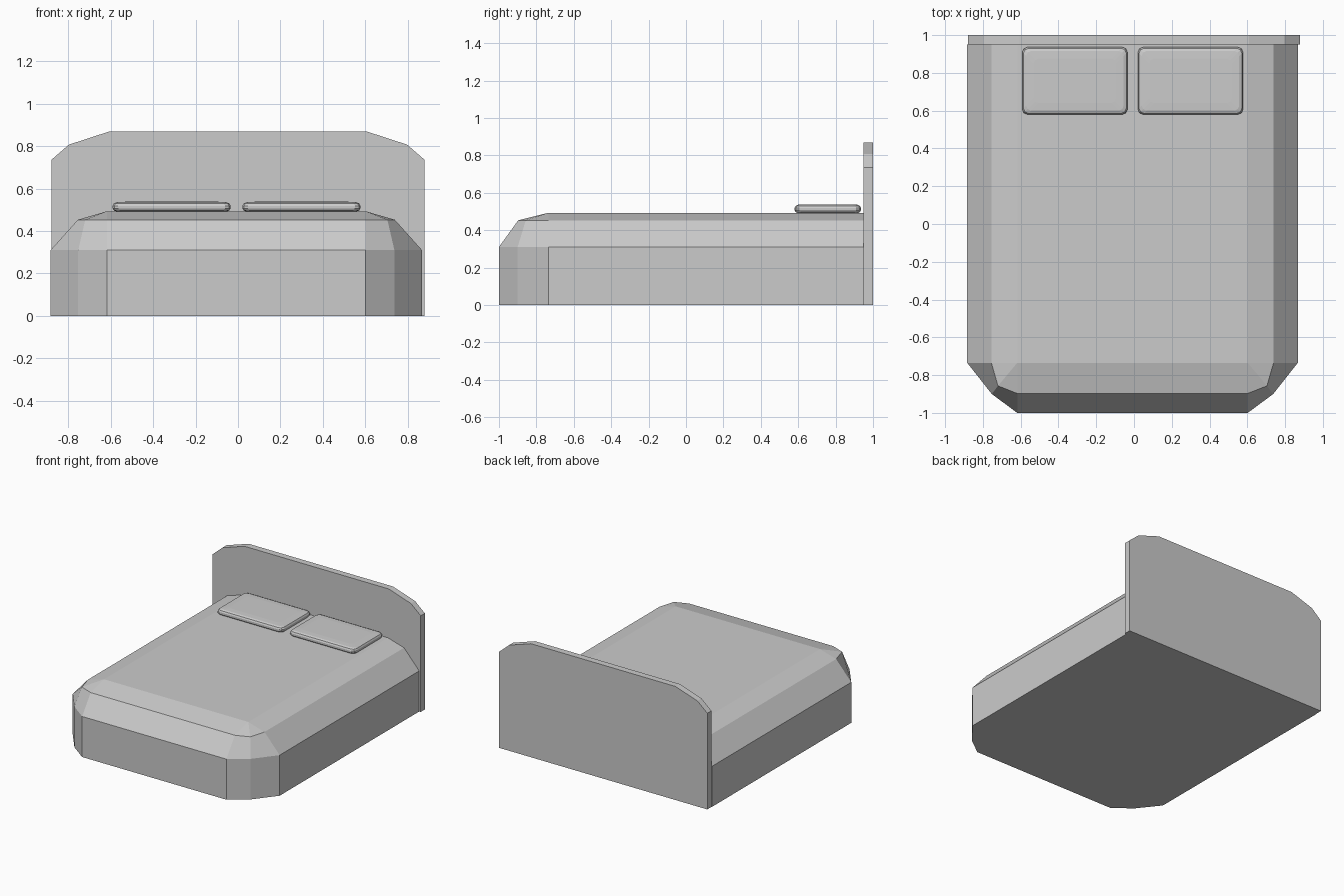
import bpy
import bmesh

if "Cube" in bpy.data.objects:
    bpy.data.objects.remove(bpy.data.objects["Cube"], do_unlink=True)

GREY = (0.6, 0.6, 0.6, 1)
grey = bpy.data.materials.new("plain grey")
grey.use_nodes = True
grey.diffuse_color = GREY
grey.node_tree.nodes["Principled BSDF"].inputs["Base Color"].default_value = GREY


def loft(name, rings, location=(0, 0, 0)):
    """Skin a stack of equal-length point rings and cap both ends."""
    bm = bmesh.new()
    rows = [[bm.verts.new(p) for p in ring] for ring in rings]
    for low, high in zip(rows, rows[1:]):
        for i in range(len(low)):
            j = (i + 1) % len(low)
            bm.faces.new((low[i], low[j], high[j], high[i]))
    bm.faces.new(rows[0][::-1])
    bm.faces.new(rows[-1])
    bmesh.ops.remove_doubles(bm, verts=bm.verts, dist=0.0005)
    bmesh.ops.recalc_face_normals(bm, faces=bm.faces)
    mesh = bpy.data.meshes.new(name)
    bm.to_mesh(mesh)
    bm.free()
    mesh.materials.append(grey)
    obj = bpy.data.objects.new(name, mesh)
    obj.location = location
    bpy.context.collection.objects.link(obj)
    return obj


def mirrored(half):
    """Close a right-hand outline with its mirror image."""
    return half + [(-x, y) for x, y in reversed(half)]


# Mattress and base: square at the head, faceted corners at the foot
HEAD = 0.95
CORE = (0.61, -0.735)
skirt = mirrored([CORE[:1] + (-1,), (0.745, -0.9), (0.875, -0.735), (0.875, HEAD)])
shoulder = mirrored([(0.61, -0.897), (0.712, -0.857), (0.747, -0.735), (0.747, HEAD)])
crown = mirrored([CORE, CORE, CORE, (CORE[0], HEAD)])
levels = [(skirt, 0), (skirt, 0.31), (shoulder, 0.453), (crown, 0.493)]
loft("mattress", [[(x, y, z) for x, y in ring] for ring, z in levels], (-0.008, 0, 0))

# Headboard: clipped outline given thickness
board = mirrored([(0.88, 0), (0.88, 0.735), (0.797, 0.807), (0.61, 0.868)])
loft("headboard", [[(x, y, z) for x, z in board] for y in (HEAD, 1)])


# Pillows: rounded slabs
def pillow_ring(inset, z):
    w, d, c = 0.278 - inset, 0.178 - inset, 0.026
    right = [(w - c, -d), (w - c * 0.3, -d + c * 0.3), (w, -d + c),
             (w, d - c), (w - c * 0.3, d - c * 0.3), (w - c, d)]
    return [(x, y, z) for x, y in mirrored(right)]


PILLOW = [(0.02, 0), (0.006, 0.006), (0, 0.016), (0, 0.028),
          (0.006, 0.039), (0.02, 0.045), (0.06, 0.047)]
for side, x in (("left", 0.299), ("right", -0.313)):
    loft(side + "_pillow", [pillow_ring(i, z) for i, z in PILLOW], (x, 0.758, 0.491))
